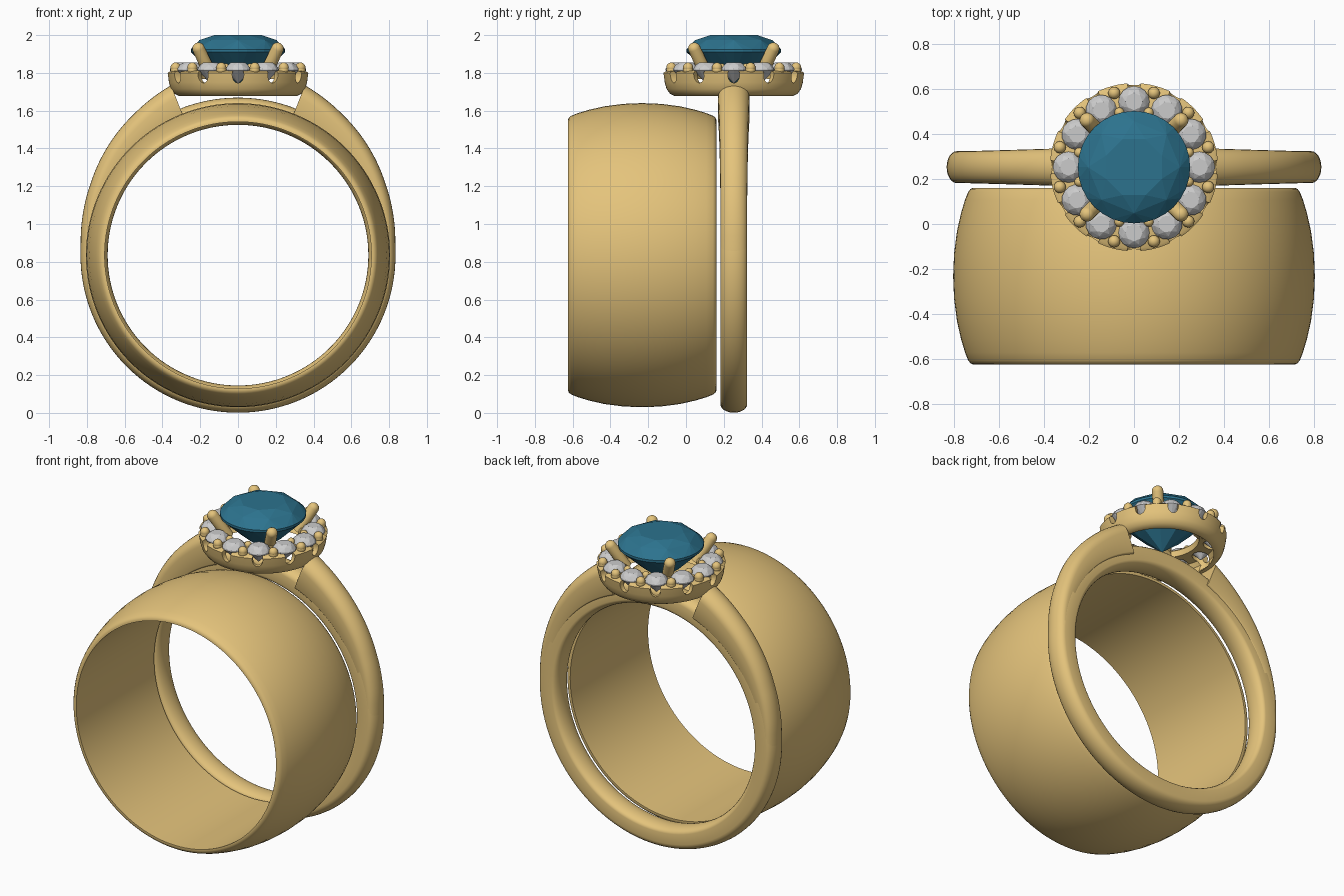
import bpy, bmesh, math
from mathutils import Vector, Matrix
from math import sin, cos, pi, radians

if "Cube" in bpy.data.objects:
    bpy.data.objects.remove(bpy.data.objects["Cube"])

CZ = 0.835                      # finger hole centre height
HX, HY = 0.0, 0.253             # head centre


def material(name, rgb):
    m = bpy.data.materials.new(name)
    m.diffuse_color = (*rgb, 1)
    m.use_nodes = True
    m.node_tree.nodes["Principled BSDF"].inputs["Base Color"].default_value = m.diffuse_color
    return m


GOLD = material("gold", (0.78, 0.55, 0.2))
BLUE = material("blue_gem", (0.025, 0.17, 0.27))


def finish(name, bm, mat=None, smooth=None):
    bmesh.ops.recalc_face_normals(bm, faces=bm.faces)
    me = bpy.data.meshes.new(name)
    bm.to_mesh(me)
    bm.free()
    ob = bpy.data.objects.new(name, me)
    bpy.context.collection.objects.link(ob)
    if mat:
        me.materials.append(mat)
    if smooth:
        bpy.ops.object.select_all(action='DESELECT')
        ob.select_set(True)
        bpy.context.view_layer.objects.active = ob
        bpy.ops.object.shade_smooth_by_angle(angle=radians(smooth))
    return ob


def skin(bm, sections, loop):
    """Join closed cross-sections; loop closes the sweep, otherwise ends are capped."""
    rows = [[bm.verts.new(p) for p in s] for s in sections]
    n = len(rows[0])
    for i in range(len(rows) - (0 if loop else 1)):
        a, b = rows[i], rows[(i + 1) % len(rows)]
        for j in range(n):
            bm.faces.new((a[j], a[(j + 1) % n], b[(j + 1) % n], b[j]))
    if not loop:
        bm.faces.new(rows[0])
        bm.faces.new(rows[-1])


def around_finger(profile, a):
    return [(r * cos(a), y, CZ + r * sin(a)) for y, r in profile]


def band_section(r0, r1, w, din, dout):
    """Flat sides with elliptical inner and outer edges."""
    pts = []
    for k in range(13):
        t = pi * k / 12
        pts.append((HY + w * cos(t), r1 - dout + dout * sin(t)))
    for k in range(13):
        t = pi * k / 12
        pts.append((HY - w * cos(t), r0 + din - din * sin(t)))
    return pts


# wide domed band
half = [(-0.393, 0.706), (-0.393, 0.716), (-0.388, 0.728), (-0.375, 0.738), (-0.34, 0.752),
        (-0.28, 0.770), (-0.2, 0.788), (-0.1, 0.801)]
prof = half + [(0, 0.805)] + [(-y, r) for y, r in reversed(half)]
prof = [(y - 0.232, r) for y, r in prof]
bm = bmesh.new()
skin(bm, [around_finger(prof, 2 * pi * i / 128) for i in range(128)], True)
finish("wide_band", bm, GOLD, 40)

# slim band
bm = bmesh.new()
sec = band_section(0.69, 0.834, 0.071, 0.035, 0.045)
skin(bm, [around_finger(sec, 2 * pi * i / 128) for i in range(128)], True)
finish("slim_band", bm, GOLD, 40)


# shoulders rising from the slim band to the head
def shoulder_radius(deg):
    keys = [(-8, 0.828), (5, 0.836), (15, 0.85), (26, 0.868), (39, 0.897), (55, 0.932), (69, 0.968)]
    for (a, ra), (b, rb) in zip(keys, keys[1:]):
        if deg <= b:
            return ra + (rb - ra) * (deg - a) / (b - a)
    return keys[-1][1]


for side, label in ((1, "right"), (-1, "left")):
    bm = bmesh.new()
    secs = []
    for i in range(37):
        d = -8 + 76.5 * i / 36
        f = max(0, (d - 10) / 58.5)
        s = band_section(0.75, shoulder_radius(d), 0.0705 + 0.013 * f * f, 0.02, 0.045 + 0.025 * f)
        secs.append([(side * x, y, z) for x, y, z in around_finger(s, radians(d))])
    skin(bm, secs, False)
    finish(label + "_shoulder", bm, GOLD, 40)


def at_head(deg, r, z):
    return Vector((HX + r * cos(radians(deg)), HY + r * sin(radians(deg)), z))


# halo cup, pierced under each stone and notched on the rim
cup = [(0.298, 1.677), (0.312, 1.677), (0.338, 1.69), (0.356, 1.715), (0.366, 1.75), (0.374, 1.80),
       (0.362, 1.808), (0.30, 1.815), (0.22, 1.822), (0.208, 1.81), (0.215, 1.775), (0.31, 1.765),
       (0.328, 1.74), (0.318, 1.70)]
bm = bmesh.new()
skin(bm, [[at_head(360 * i / 96, r, z) for r, z in cup] for i in range(96)], True)
halo = finish("halo_cup", bm, GOLD)

holes, notches = bmesh.new(), bmesh.new()
for k in range(12):
    bmesh.ops.create_cone(holes, cap_ends=True, segments=20, radius1=0.05, radius2=0.05, depth=0.2,
                          matrix=Matrix.Translation(at_head(30 * k, 0.292, 1.80)))
    m = (Matrix.Translation(at_head(30 * k, 0.37, 1.79)) @ Matrix.Rotation(radians(30 * k), 4, 'Z')
         @ Matrix.Diagonal((1, 1, 1.4, 1)) @ Matrix.Rotation(pi / 2, 4, 'Y'))
    bmesh.ops.create_cone(notches, cap_ends=True, segments=20, radius1=0.031, radius2=0.031,
                          depth=0.1, matrix=m)
cutters = [finish("hole_cutter", holes), finish("notch_cutter", notches)]
bpy.context.view_layer.objects.active = halo
for c in cutters:
    c.hide_render = True
    md = halo.modifiers.new(c.name, 'BOOLEAN')
    md.object, md.operation, md.solver = c, 'DIFFERENCE', 'EXACT'
    bpy.ops.object.modifier_apply(modifier=md.name)
for c in cutters:
    bpy.data.objects.remove(c)
bpy.ops.object.select_all(action='DESELECT')
halo.select_set(True)
bpy.ops.object.shade_smooth_by_angle(angle=radians(35))


# brilliant-cut stones: rings of (radius, height, count, phase), wrapped in a hull
def brilliant(name, centre, rings, turn, mat=None):
    bm = bmesh.new()
    for r, z, n, ph in rings:
        for i in range(n):
            a = 2 * pi * (i + ph) / n + radians(turn)
            bm.verts.new(centre + Vector((r * cos(a), r * sin(a), z)))
    bmesh.ops.convex_hull(bm, input=bm.verts)
    bmesh.ops.dissolve_limit(bm, angle_limit=radians(1), verts=bm.verts, edges=bm.edges)
    return finish(name, bm, mat)


brilliant("centre_gem", Vector((HX, HY, 0)),
          [(0.135, 2.0, 8, 0), (0.205, 1.973, 8, 0.5), (0.25, 1.925, 32, 0), (0.25, 1.91, 32, 0),
           (0.125, 1.788, 8, 0.5), (0.002, 1.69, 3, 0)], 22.5, BLUE)

for k in range(12):
    brilliant("halo_stone_%02d" % (k + 1), at_head(30 * k, 0.292, 1.815),
              [(0.038, 0.04, 8, 0), (0.056, 0.027, 8, 0.5), (0.069, 0.006, 16, 0),
               (0.069, -0.002, 16, 0), (0.002, -0.07, 3, 0)], 30 * k)

# small beads holding the halo stones
bm = bmesh.new()
for k in range(12):
    for r, size in ((0.342, 0.027), (0.252, 0.022)):
        for z in (1.815, 1.828):
            bmesh.ops.create_uvsphere(bm, u_segments=16, v_segments=10, radius=size,
                                      matrix=Matrix.Translation(at_head(15 + 30 * k, r, z)))
finish("halo_beads", bm, GOLD, 60)

# four claws leaning outward around the centre gem
for k in range(4):
    deg = 45 + 90 * k
    base, tip = at_head(deg, 0.205, 1.79), at_head(deg, 0.297, 1.93)
    q = (tip - base).to_track_quat('Z', 'Y')
    length = (tip - base).length
    shape = [(0.034, 0), (0.033, length)]
    shape += [(0.033 * cos(radians(t)), length + 0.03 * sin(radians(t))) for t in (22, 45, 67, 86)]
    bm = bmesh.new()
    skin(bm, [[base + q @ Vector((r * cos(pi * i / 10), r * sin(pi * i / 10), z))
               for i in range(20)] for r, z in shape], False)
    finish("claw_%d" % (k + 1), bm, GOLD, 50)
